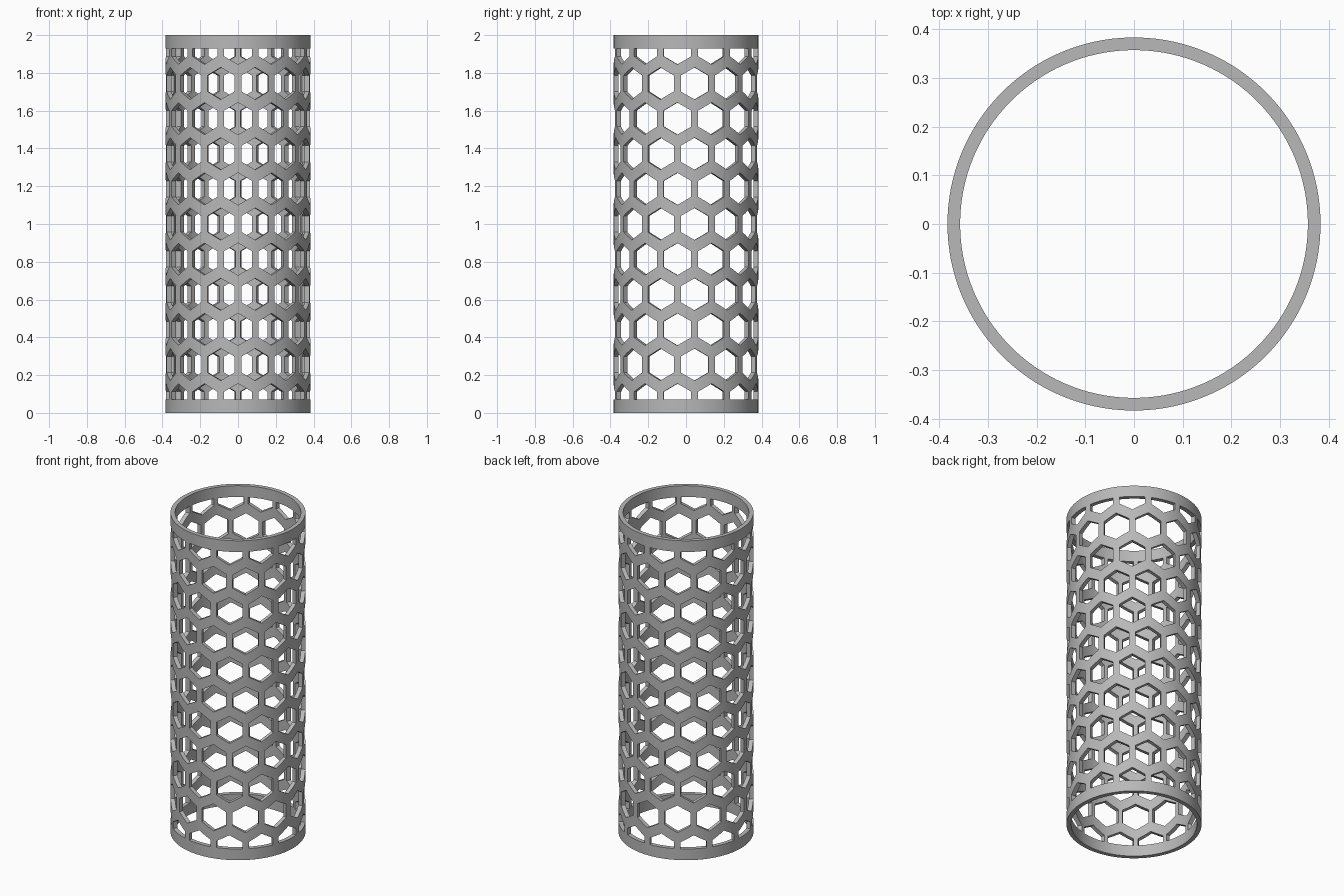
import bpy, bmesh, math
from mathutils import Matrix, Vector

cube = bpy.data.objects.get("Cube")
if cube:
    bpy.data.objects.remove(cube, do_unlink=True)

HEIGHT, R_OUT, R_IN = 2.0, 0.383, 0.357
BAND = 0.07            # solid ring at each end
AROUND = 13            # holes per row
HALF_ROWS = 5          # rows above and below the middle
ROW_STEP = (HEIGHT / 2 - BAND) / HALF_ROWS
HEX_R = 0.085
SEGMENTS = AROUND * 10

grey = bpy.data.materials.new("plain grey")
grey.use_nodes = True
colour = (0.48, 0.48, 0.48, 1)
grey.diffuse_color = colour
grey.node_tree.nodes["Principled BSDF"].inputs["Base Color"].default_value = colour


def make_object(name, bm):
    bmesh.ops.recalc_face_normals(bm, faces=bm.faces)
    mesh = bpy.data.meshes.new(name)
    bm.to_mesh(mesh)
    bm.free()
    mesh.materials.append(grey)
    obj = bpy.data.objects.new(name, mesh)
    bpy.context.collection.objects.link(obj)
    return obj


def tube():
    """Thin-walled tube: a rectangular wall section spun round z."""
    bm = bmesh.new()
    section = [(R_IN, 0), (R_OUT, 0), (R_OUT, HEIGHT), (R_IN, HEIGHT)]
    rings = []
    for i in range(SEGMENTS):
        turn = Matrix.Rotation(math.tau * i / SEGMENTS, 3, 'Z')
        rings.append([bm.verts.new(turn @ Vector((r, 0, z))) for r, z in section])
    for i, ring in enumerate(rings):
        after = rings[(i + 1) % SEGMENTS]
        for j in range(4):
            k = (j + 1) % 4
            bm.faces.new((ring[j], after[j], after[k], ring[k]))
    return make_object("perforated_tube", bm)


def add_prism(bm, angle, z):
    """Radial hexagonal prism, trimmed flat where it meets an end band."""
    turn = Matrix.Rotation(angle, 3, 'Z')
    loops = []
    for r in (R_IN - 0.025, R_OUT + 0.03):
        loop = []
        for i in range(6):
            a = math.radians(30 + 60 * i)
            level = min(max(z + HEX_R * math.sin(a), BAND), HEIGHT - BAND)
            loop.append(bm.verts.new(turn @ Vector((HEX_R * math.cos(a), -r, level))))
        loops.append(loop)
    inner, outer = loops
    bm.faces.new(inner)
    bm.faces.new(outer[::-1])
    for i in range(6):
        j = (i + 1) % 6
        bm.faces.new((inner[i], outer[i], outer[j], inner[j]))


# Staggered rows of hexagonal holes
bm = bmesh.new()
for row in range(-HALF_ROWS, HALF_ROWS + 1):
    shift = 0 if row % 2 else 0.5
    for i in range(AROUND):
        add_prism(bm, math.tau * (i + shift) / AROUND, HEIGHT / 2 + row * ROW_STEP)
cutter = make_object("hole_cutter", bm)
cutter.hide_render = True

# Cut the holes, then smooth the round walls
body = tube()
cut = body.modifiers.new("holes", 'BOOLEAN')
cut.operation, cut.solver, cut.object = 'DIFFERENCE', 'EXACT', cutter
bpy.ops.object.select_all(action='DESELECT')
body.select_set(True)
bpy.context.view_layer.objects.active = body
bpy.ops.object.modifier_apply(modifier=cut.name)
bpy.data.objects.remove(cutter, do_unlink=True)
bpy.ops.object.shade_smooth_by_angle(angle=math.radians(30))
